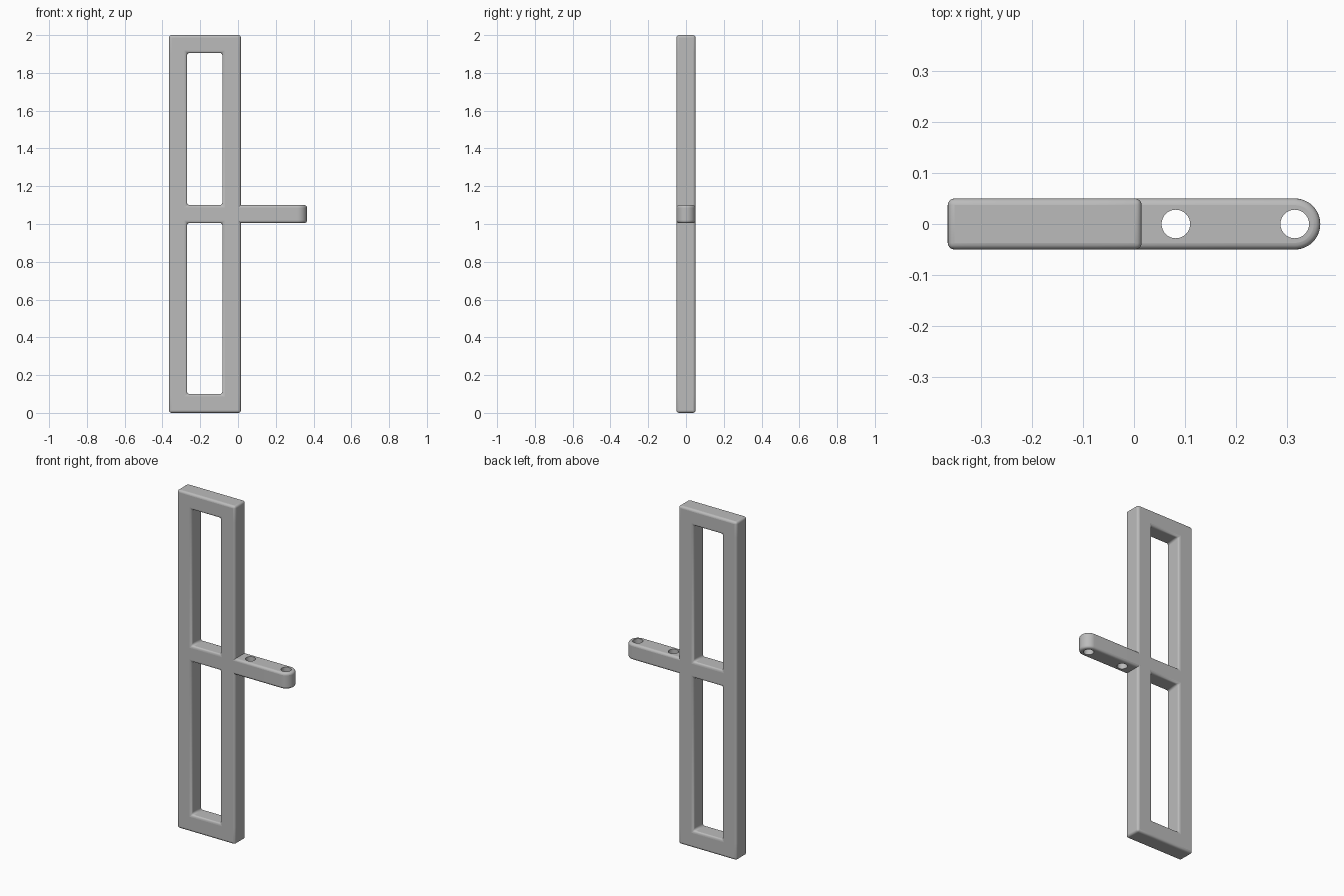
import bpy, bmesh
from math import pi, sin, cos, radians

cube = bpy.data.objects.get("Cube")
if cube:
    bpy.data.objects.remove(cube)

DEPTH = 0.05        # half thickness of frame and arm
ROUND = 0.013       # edge rounding

grey = bpy.data.materials.new("plain_grey")
grey.use_nodes = True
grey.diffuse_color = (0.5, 0.5, 0.5, 1)
grey.node_tree.nodes["Principled BSDF"].inputs["Base Color"].default_value = (0.5, 0.5, 0.5, 1)


def extruded(name, faces, offset):
    """Solid made by extruding flat faces (lists of points) by an offset."""
    bm = bmesh.new()
    for pts in faces:
        bm.faces.new([bm.verts.new(p) for p in pts])
    bmesh.ops.remove_doubles(bm, verts=bm.verts, dist=1e-5)
    made = bmesh.ops.extrude_face_region(bm, geom=bm.faces[:], use_keep_orig=True)
    moved = [g for g in made["geom"] if isinstance(g, bmesh.types.BMVert)]
    bmesh.ops.translate(bm, verts=moved, vec=offset)
    bmesh.ops.recalc_face_normals(bm, faces=bm.faces)
    mesh = bpy.data.meshes.new(name)
    bm.to_mesh(mesh)
    bm.free()
    mesh.materials.append(grey)
    obj = bpy.data.objects.new(name, mesh)
    bpy.context.collection.objects.link(obj)
    return obj


def round_edges(obj):
    bevel = obj.modifiers.new("rounded_edges", 'BEVEL')
    bevel.width = ROUND
    bevel.segments = 4
    bevel.limit_method = 'ANGLE'
    bevel.angle_limit = radians(40)


def smooth(obj):
    bpy.ops.object.select_all(action='DESELECT')
    obj.select_set(True)
    bpy.context.view_layer.objects.active = obj
    bpy.ops.object.shade_smooth_by_angle(angle=radians(35))


# Upright frame: a grid of cells with the two window cells left out
xs = [-0.365, -0.27, -0.083, 0.015]
zs = [0, 0.1, 1.005, 1.1, 1.905, 2]
cells = []
for i in range(3):
    for j in range(5):
        if i == 1 and j in (1, 3):
            continue
        x0, x1, z0, z1 = xs[i], xs[i + 1], zs[j], zs[j + 1]
        cells.append([(x, -DEPTH, z) for x, z in
                      ((x0, z0), (x1, z0), (x1, z1), (x0, z1))])
frame = extruded("upright_frame", cells, (0, 2 * DEPTH, 0))
round_edges(frame)
smooth(frame)

# Side arm with a half-round tip
TIP, LOW, HIGH = 0.315, 1.005, 1.1
outline = [(-0.03, DEPTH, LOW), (-0.03, -DEPTH, LOW)]
for k in range(25):
    a = -pi / 2 + pi * k / 24
    outline.append((TIP + DEPTH * cos(a), DEPTH * sin(a), LOW))
arm = extruded("side_arm", [outline], (0, 0, HIGH - LOW))
round_edges(arm)

# Two round holes through the arm
for name, x in (("inner_hole_cutter", 0.082), ("tip_hole_cutter", TIP)):
    ring = [(x + 0.028 * cos(2 * pi * k / 32), 0.028 * sin(2 * pi * k / 32), LOW - 0.05)
            for k in range(32)]
    cutter = extruded(name, [ring], (0, 0, HIGH - LOW + 0.1))
    cutter.hide_render = True
    cutter.hide_viewport = True
    cutter.display_type = 'WIRE'
    hole = arm.modifiers.new(name, 'BOOLEAN')
    hole.operation = 'DIFFERENCE'
    hole.solver = 'EXACT'
    hole.object = cutter
smooth(arm)
